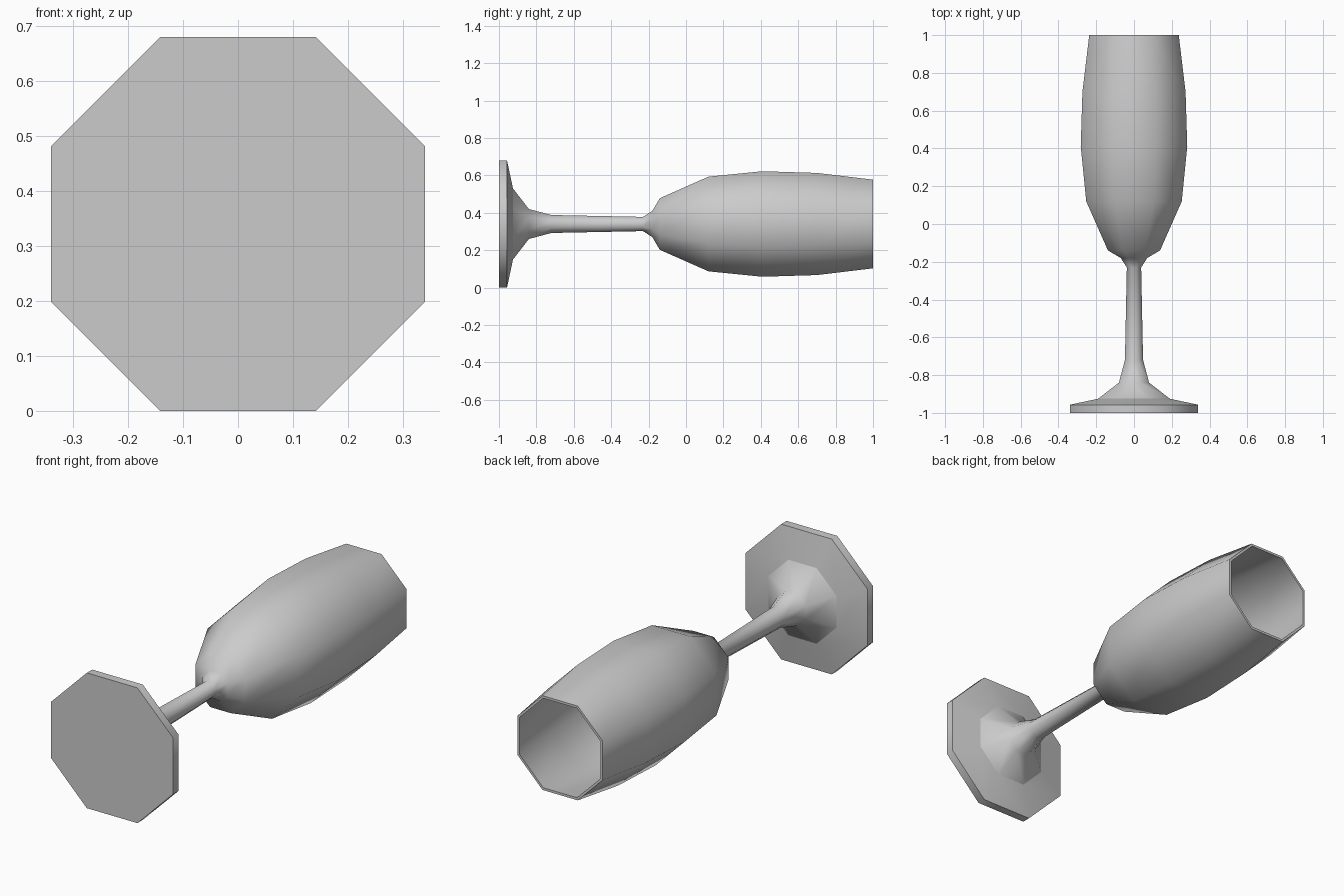
import bpy, bmesh, math

SIDES = 8
AXIS_Z = 0.34
WALL = 0.012

cube = bpy.data.objects.get("Cube")
if cube:
    bpy.data.objects.remove(cube)

# Plain grey glass
grey = (0.6, 0.6, 0.6, 1)
glass = bpy.data.materials.new("grey glass")
glass.use_nodes = True
glass.diffuse_color = grey
glass.node_tree.nodes["Principled BSDF"].inputs["Base Color"].default_value = grey

# Profiles run along y; each point is (y, distance from axis to flat side)
foot = [(-1, 0.34), (-0.957, 0.34), (-0.925, 0.19)]
stem = [(-0.925, 0.19), (-0.84, 0.08), (-0.72, 0.048), (-0.23, 0.038), (-0.18, 0.07)]
bowl = [(-0.14, 0.138), (0.12, 0.253), (0.41, 0.282), (0.70, 0.273), (1, 0.237)]
inside = [(y, r - WALL) for y, r in reversed(bowl)]
inside[-1] = (-0.13, 0.12)


def lathe(name, profile, cap_start=False, cap_end=False, sharp_rings=()):
    """Sweep a profile around the y axis as an eight-sided solid."""
    bm = bmesh.new()
    rings = []
    for y, flat in profile:
        radius = flat / math.cos(math.pi / SIDES)
        ring = []
        for i in range(SIDES):
            a = 2 * math.pi * (i + 0.5) / SIDES
            ring.append(bm.verts.new((radius * math.cos(a), y, AXIS_Z + radius * math.sin(a))))
        rings.append(ring)
    for lower, upper in zip(rings, rings[1:]):
        for i in range(SIDES):
            j = (i + 1) % SIDES
            bm.faces.new((lower[i], upper[i], upper[j], lower[j]))
    if cap_start:
        bm.faces.new(rings[0])
    if cap_end:
        bm.faces.new(rings[-1][::-1])
    for k in sharp_rings:
        for i in range(SIDES):
            bm.edges.get((rings[k][i], rings[k][(i + 1) % SIDES])).smooth = False
    for f in bm.faces:
        f.smooth = True
    mesh = bpy.data.meshes.new(name)
    bm.to_mesh(mesh)
    bm.free()
    mesh.materials.append(glass)
    obj = bpy.data.objects.new(name, mesh)
    bpy.context.collection.objects.link(obj)
    return obj


# Foot disc, then stem flowing into a hollow bowl
lathe("foot", foot, cap_start=True, sharp_rings=(0, 1))
body = stem + bowl + inside
rim = len(stem) + len(bowl) - 1
lathe("stem_and_bowl", body, cap_end=True, sharp_rings=(rim, rim + 1, len(body) - 1))
